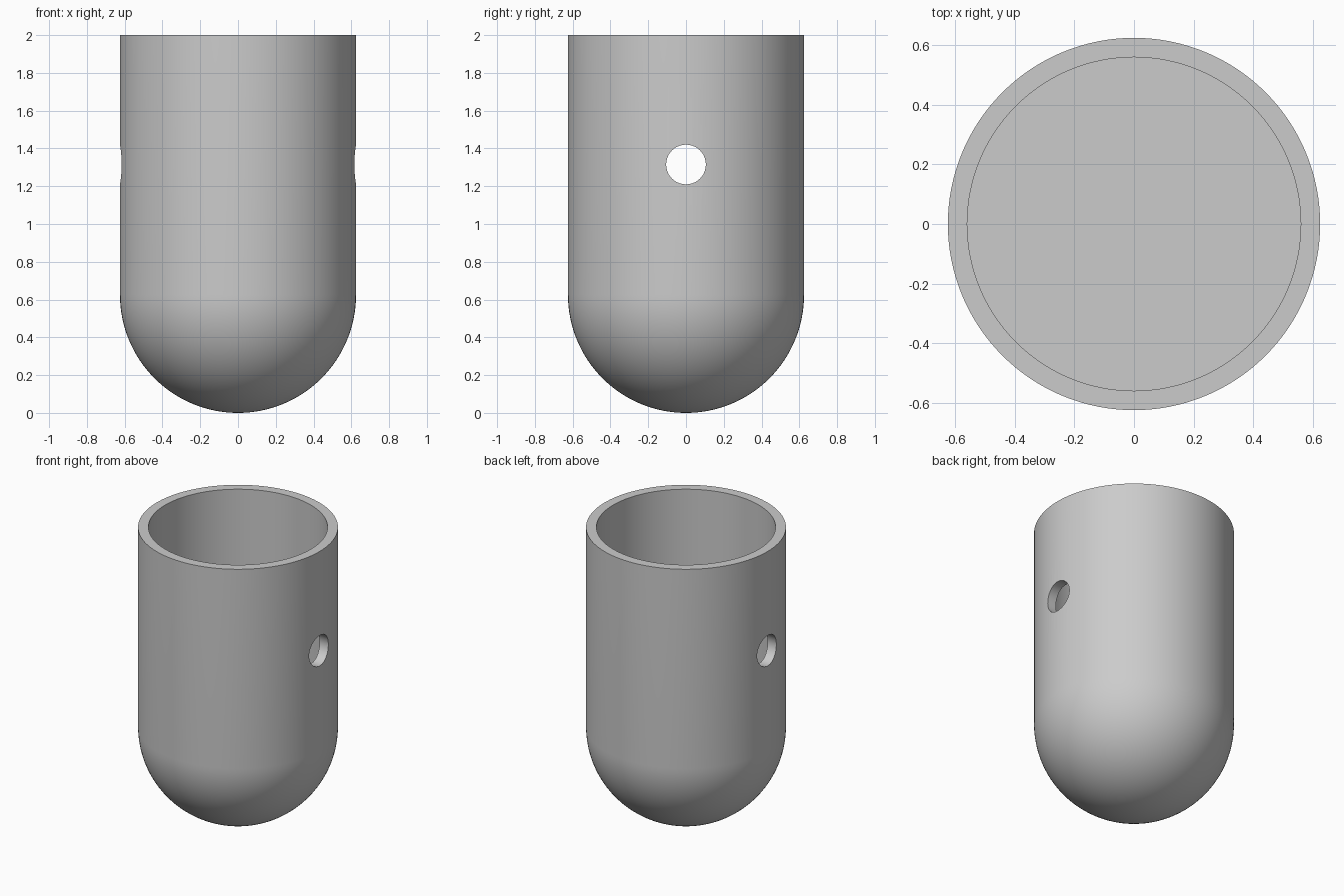
import bpy, bmesh, math
from mathutils import Vector

OUTER, INNER, TOP, FLOOR = 0.625, 0.56, 2.0, 0.625
HOLE_R, HOLE_Z = 0.105, 1.315
SEGMENTS, DOME_STEPS = 128, 32

if "Cube" in bpy.data.objects:
    bpy.data.objects.remove(bpy.data.objects["Cube"])

# Single grey material
grey = bpy.data.materials.new("plain_grey")
grey.use_nodes = True
colour = (0.6, 0.6, 0.6, 1)
grey.diffuse_color = colour
grey.node_tree.nodes["Principled BSDF"].inputs["Base Color"].default_value = colour


def lathe(name, profile):
    """Spin a radius/height profile around the z axis."""
    bm = bmesh.new()
    verts = [bm.verts.new((r, 0, z)) for r, z in profile]
    edges = [bm.edges.new(pair) for pair in zip(verts, verts[1:])]
    bmesh.ops.spin(bm, geom=verts + edges, cent=Vector(), axis=(0, 0, 1),
                   angle=math.tau, steps=SEGMENTS)
    bmesh.ops.remove_doubles(bm, verts=bm.verts, dist=0.0001)
    bmesh.ops.recalc_face_normals(bm, faces=bm.faces)
    mesh = bpy.data.meshes.new(name)
    bm.to_mesh(mesh)
    bm.free()
    mesh.materials.append(grey)
    obj = bpy.data.objects.new(name, mesh)
    bpy.context.collection.objects.link(obj)
    return obj


# Cup: round base, straight wall, flat rim, flat-floored bore
angles = [i / DOME_STEPS * math.pi / 2 for i in range(DOME_STEPS + 1)]
dome = [(OUTER * math.sin(a), OUTER * (1 - math.cos(a))) for a in angles]
cup = lathe("round_bottom_cup",
            dome + [(OUTER, TOP), (INNER, TOP), (INNER, FLOOR), (0, FLOOR)])

# Cross hole through both side walls
bpy.ops.mesh.primitive_cylinder_add(vertices=64, radius=HOLE_R, depth=2,
                                    location=(0, 0, HOLE_Z),
                                    rotation=(0, math.pi / 2, 0))
cutter = bpy.context.object
cutter.name = "cross_hole_cutter"
cutter.hide_render = True
cutter.data.materials.append(grey)
cut = cup.modifiers.new("cross_hole", "BOOLEAN")
cut.operation = "DIFFERENCE"
cut.solver = "EXACT"
cut.object = cutter

# Apply the cut, then smooth the round surfaces
bpy.ops.object.select_all(action="DESELECT")
cup.select_set(True)
bpy.context.view_layer.objects.active = cup
bpy.ops.object.modifier_apply(modifier=cut.name)
bpy.data.objects.remove(cutter)
bpy.ops.object.shade_smooth_by_angle(angle=math.radians(30))
